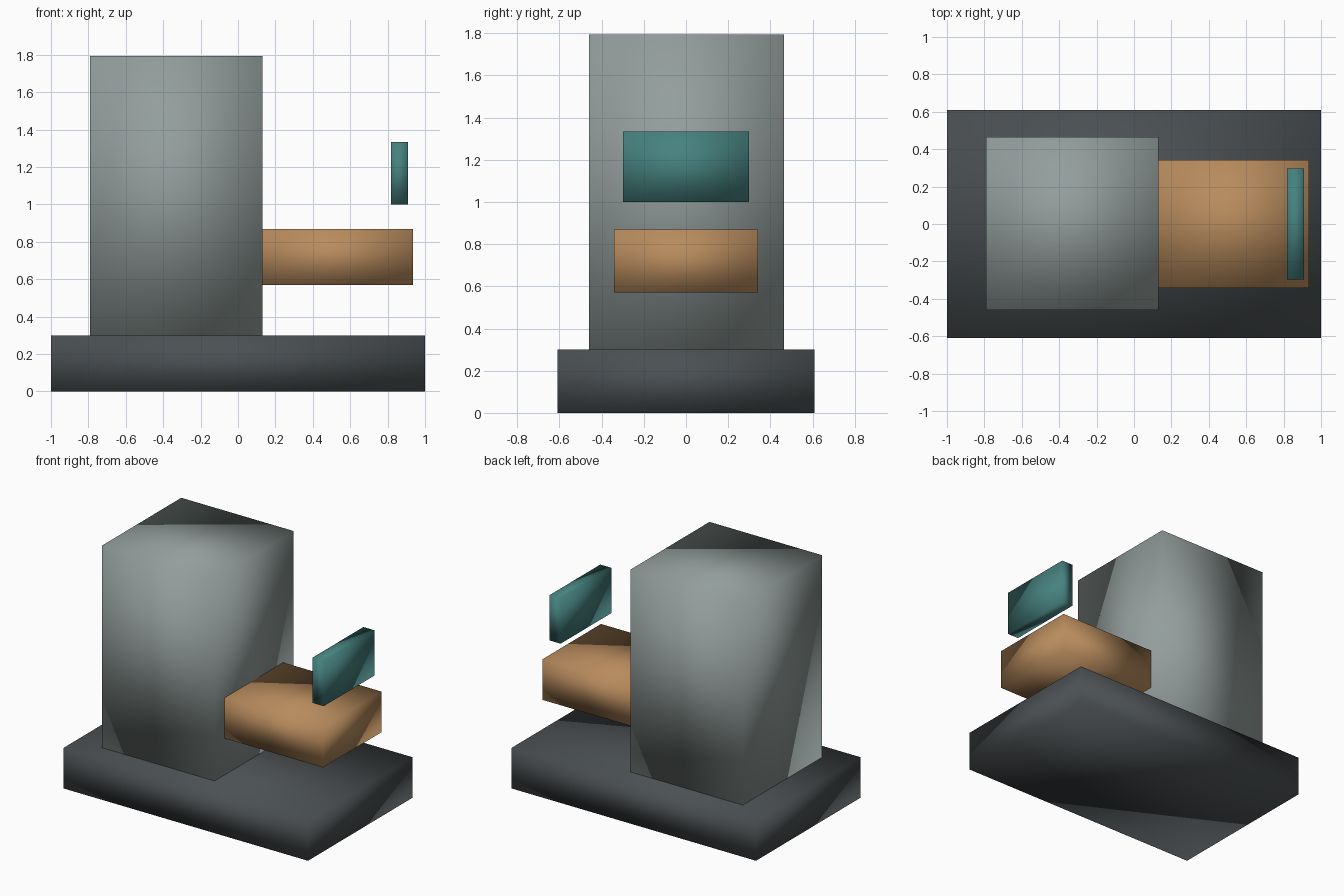
import bpy

if "Cube" in bpy.data.objects:
    bpy.data.objects.remove(bpy.data.objects["Cube"])


def box(name, lo, hi, color):
    """Smooth-shaded box spanning the corners lo..hi."""
    size = [b - a for a, b in zip(lo, hi)]
    centre = [(a + b) / 2 for a, b in zip(lo, hi)]
    bpy.ops.mesh.primitive_cube_add(size=1, location=centre)
    ob = bpy.context.object
    ob.name = name
    ob.scale = size
    bpy.ops.object.transform_apply(location=False, rotation=False, scale=True)
    bpy.ops.object.shade_smooth()
    mat = bpy.data.materials.new(name + "_paint")
    mat.diffuse_color = (*color, 1)
    mat.use_nodes = True
    mat.node_tree.nodes["Principled BSDF"].inputs["Base Color"].default_value = mat.diffuse_color
    ob.data.materials.append(mat)
    return ob


# Base slab
box("base", (-1, -0.61, 0), (1, 0.61, 0.3), (0.07, 0.08, 0.085))
# Tall cabinet body
box("cabinet", (-0.79, -0.46, 0.3), (0.13, 0.465, 1.795), (0.29, 0.34, 0.33))
# Shelf projecting from the cabinet
box("shelf", (0.125, -0.342, 0.57), (0.935, 0.342, 0.87), (0.48, 0.26, 0.11))
# Thin upright panel above the shelf end
box("panel", (0.817, -0.298, 1.0), (0.91, 0.298, 1.333), (0.06, 0.22, 0.21))
